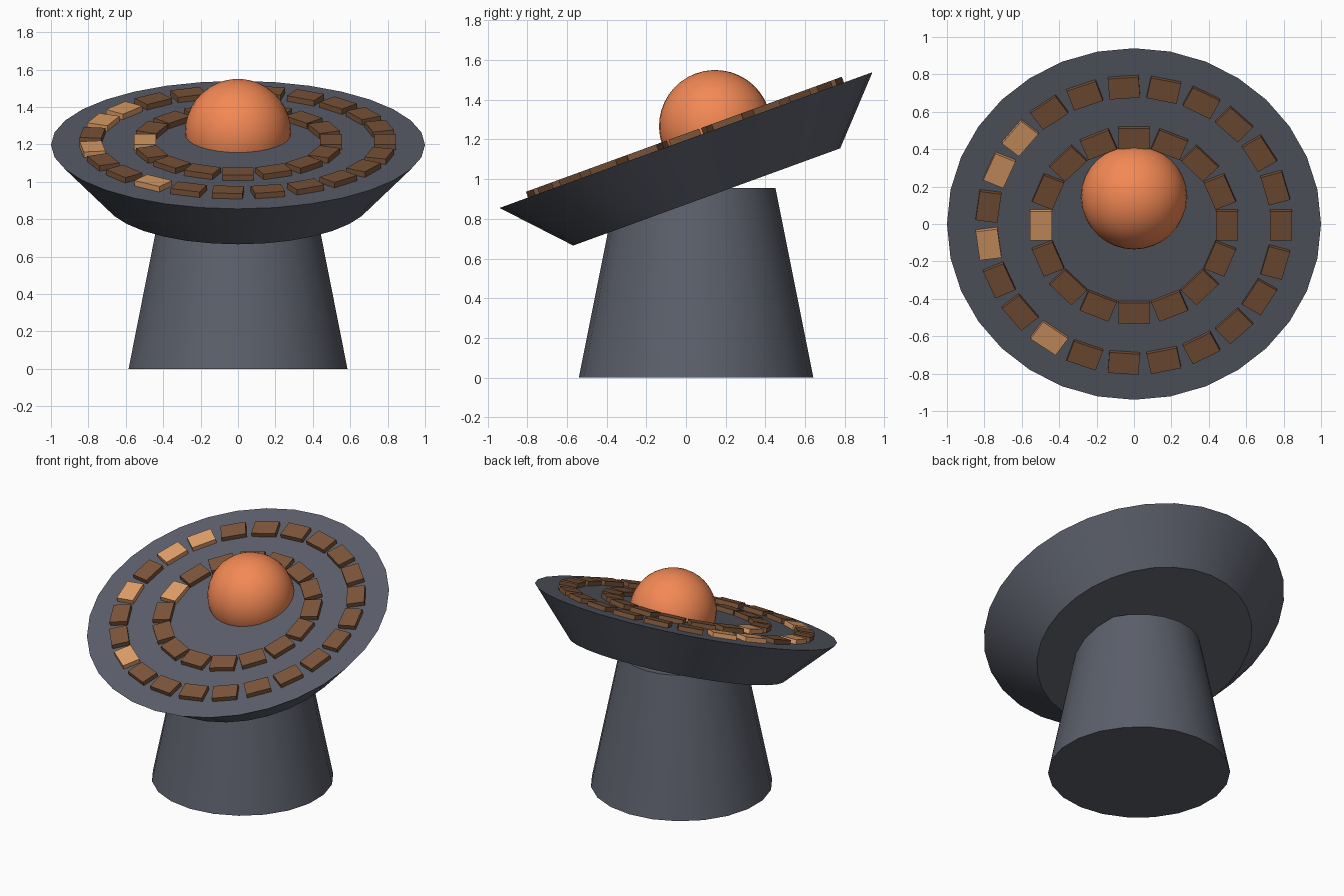
import bpy
from math import radians, cos, sin, tau
from mathutils import Matrix

if "Cube" in bpy.data.objects:
    bpy.data.objects.remove(bpy.data.objects["Cube"])

# Tilted frame whose origin is the centre of the panel's upper face
TILT = Matrix.Translation((0, 0, 1.197)) @ Matrix.Rotation(radians(20), 4, 'X')


def material(name, rgb):
    m = bpy.data.materials.new(name)
    m.diffuse_color = (*rgb, 1)
    m.use_nodes = True
    m.node_tree.nodes["Principled BSDF"].inputs["Base Color"].default_value = m.diffuse_color
    return m


SHELL = material("dark_shell", (0.105, 0.115, 0.145))
DOME = material("orange_dome", (0.90, 0.25, 0.09))
DIM = material("dim_key", (0.20, 0.09, 0.042))
LIT = material("lit_key", (0.75, 0.35, 0.14))


def finish(name, mat, matrix, smooth=True):
    ob = bpy.context.object
    ob.name = name
    ob.data.materials.append(mat)
    if smooth:
        bpy.ops.object.shade_smooth_by_angle(angle=radians(30))
    ob.matrix_world = matrix
    return ob


# Tapered pedestal, its flat top partly exposed behind the panel
bpy.ops.mesh.primitive_cone_add(vertices=22, radius1=0.591, radius2=0.40, depth=0.955)
finish("pedestal", SHELL, Matrix.Translation((0, 0.051, 0.955 / 2)))

# Tilted console dish
bpy.ops.mesh.primitive_cone_add(vertices=32, radius1=0.716, radius2=1.0, depth=0.305)
finish("console_dish", SHELL, TILT @ Matrix.Translation((0, 0, -0.305 / 2)))

# Dome, set off centre towards the back
bpy.ops.mesh.primitive_uv_sphere_add(segments=32, ring_count=20, radius=0.283)
finish("dome", DOME, TILT @ Matrix.Translation((0, 0.162, 0.0155)))


# Rings of keys, a few of them lit
def key_ring(name, count, radius, lit):
    for k in range(count):
        a = tau * k / count
        bpy.ops.mesh.primitive_cube_add(size=1)
        bpy.context.object.data.transform(Matrix.Diagonal((0.117, 0.164, 0.04, 1)))
        place = Matrix.Translation((radius * cos(a), radius * sin(a), 0.011))
        finish(f"{name}_{k + 1}", LIT if k in lit else DIM,
               TILT @ place @ Matrix.Rotation(a, 4, 'Z'), smooth=False)


key_ring("outer_key", 23, 0.785, {9, 10, 12, 15})
key_ring("inner_key", 16, 0.497, {8})
